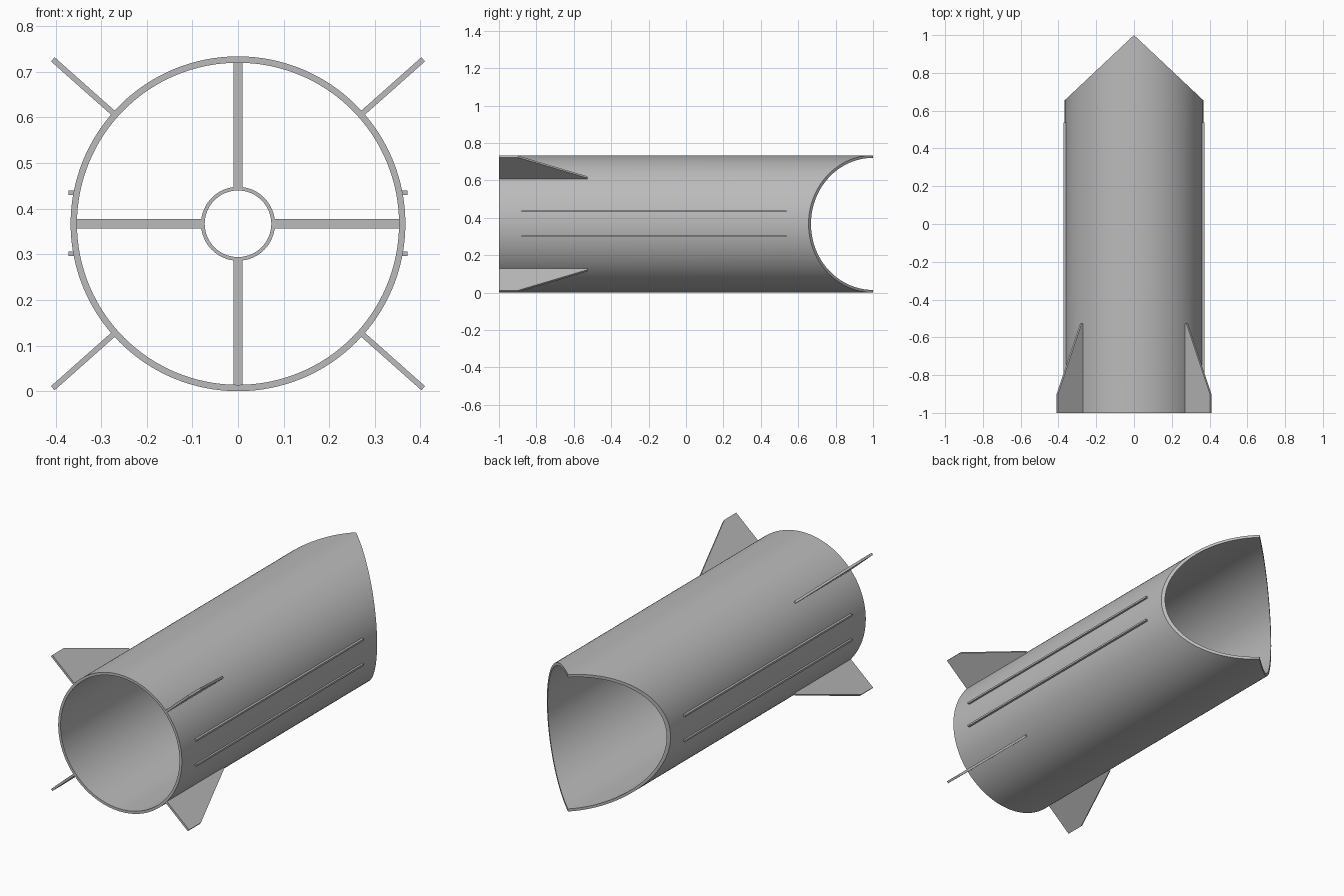
import bpy, bmesh
from math import sin, cos, pi, radians
from mathutils import Matrix, Vector

if "Cube" in bpy.data.objects:
    bpy.data.objects.remove(bpy.data.objects["Cube"], do_unlink=True)

RADIUS, WALL = 0.367, 0.014
AXIS_Z = RADIUS

grey = bpy.data.materials.new("plain grey")
grey.use_nodes = True
colour = (0.5, 0.5, 0.5, 1)
grey.diffuse_color = colour
grey.node_tree.nodes["Principled BSDF"].inputs["Base Color"].default_value = colour


def finish(name, bm, smooth=False):
    bmesh.ops.recalc_face_normals(bm, faces=bm.faces)
    mesh = bpy.data.meshes.new(name)
    bm.to_mesh(mesh)
    bm.free()
    mesh.materials.append(grey)
    obj = bpy.data.objects.new(name, mesh)
    bpy.context.collection.objects.link(obj)
    if smooth:
        bpy.ops.object.select_all(action="DESELECT")
        obj.select_set(True)
        bpy.context.view_layer.objects.active = obj
        bpy.ops.object.shade_smooth_by_angle(angle=radians(30))
    return obj


def tube(name, outer, inner, front, back, segments):
    """Hollow tube along y; back(x) gives the far end of the wall."""
    bm = bmesh.new()
    rings = []
    for radius, far in ((outer, False), (outer, True), (inner, True), (inner, False)):
        ring = []
        for i in range(segments):
            a = 2 * pi * i / segments
            x = radius * cos(a)
            y = back(x) if far else front
            ring.append(bm.verts.new((x, y, AXIS_Z + radius * sin(a))))
        rings.append(ring)
    for k in range(4):
        a, b = rings[k], rings[(k + 1) % 4]
        for i in range(segments):
            j = (i + 1) % segments
            bm.faces.new((a[i], a[j], b[j], b[i]))
    return finish(name, bm, True)


def box(name, low, high):
    low, high = Vector(low), Vector(high)
    bm = bmesh.new()
    size = Matrix.Diagonal((high - low).to_4d())
    size[3][3] = 1
    bmesh.ops.create_cube(bm, size=1, matrix=Matrix.Translation((low + high) / 2) @ size)
    return finish(name, bm)


def fin(name, angle):
    """Tapered plate standing radially on the body."""
    profile = [(0.36, -1), (0.36, -0.527), (0.376, -0.527), (0.543, -0.9), (0.543, -1)]
    half = 0.006
    bm = bmesh.new()
    face = bm.faces.new([bm.verts.new((r, y, -half)) for r, y in profile])
    top = bmesh.ops.extrude_face_region(bm, geom=[face])["geom"]
    moved = [v for v in top if isinstance(v, bmesh.types.BMVert)]
    bmesh.ops.translate(bm, verts=moved, vec=(0, 0, 2 * half))
    turn = Matrix.Translation((0, 0, AXIS_Z)) @ Matrix.Rotation(-angle, 4, "Y")
    bmesh.ops.transform(bm, matrix=turn, verts=bm.verts)
    return finish(name, bm)


# Outer body, its far end cut to a point by two slanted planes
tube("body_tube", RADIUS, RADIUS - WALL, -1, lambda x: 1 - 0.94 * abs(x), 128)

# Inner tube carried by four struts, deep inside the body
FRONT, BACK = -0.3, 0.0
tube("inner_tube", 0.081, 0.073, FRONT, lambda x: BACK, 64)
near, far, half = 0.078, RADIUS - WALL + 0.002, 0.01
for side, s in (("left", 1), ("right", -1)):
    a, b = sorted((s * near, s * far))
    box(side + "_strut", (a, FRONT, AXIS_Z - half), (b, BACK, AXIS_Z + half))
for side, s in (("upper", 1), ("lower", -1)):
    a, b = sorted((AXIS_Z + s * near, AXIS_Z + s * far))
    box(side + "_strut", (-half, FRONT, a), (half, BACK, b))

# Fins around the front end
for side, a in (("upper_left", 41.6), ("upper_right", 138.4),
                ("lower_right", 221.6), ("lower_left", 318.4)):
    fin(side + "_fin", radians(a))

# Pairs of thin rails along both flanks
for side, s in (("left", 1), ("right", -1)):
    a, b = sorted((s * 0.355, s * 0.372))
    for level, z in (("upper", AXIS_Z + 0.068), ("lower", AXIS_Z - 0.066)):
        box(f"{side}_{level}_rail", (a, -0.88, z - 0.005), (b, 0.537, z + 0.005))
